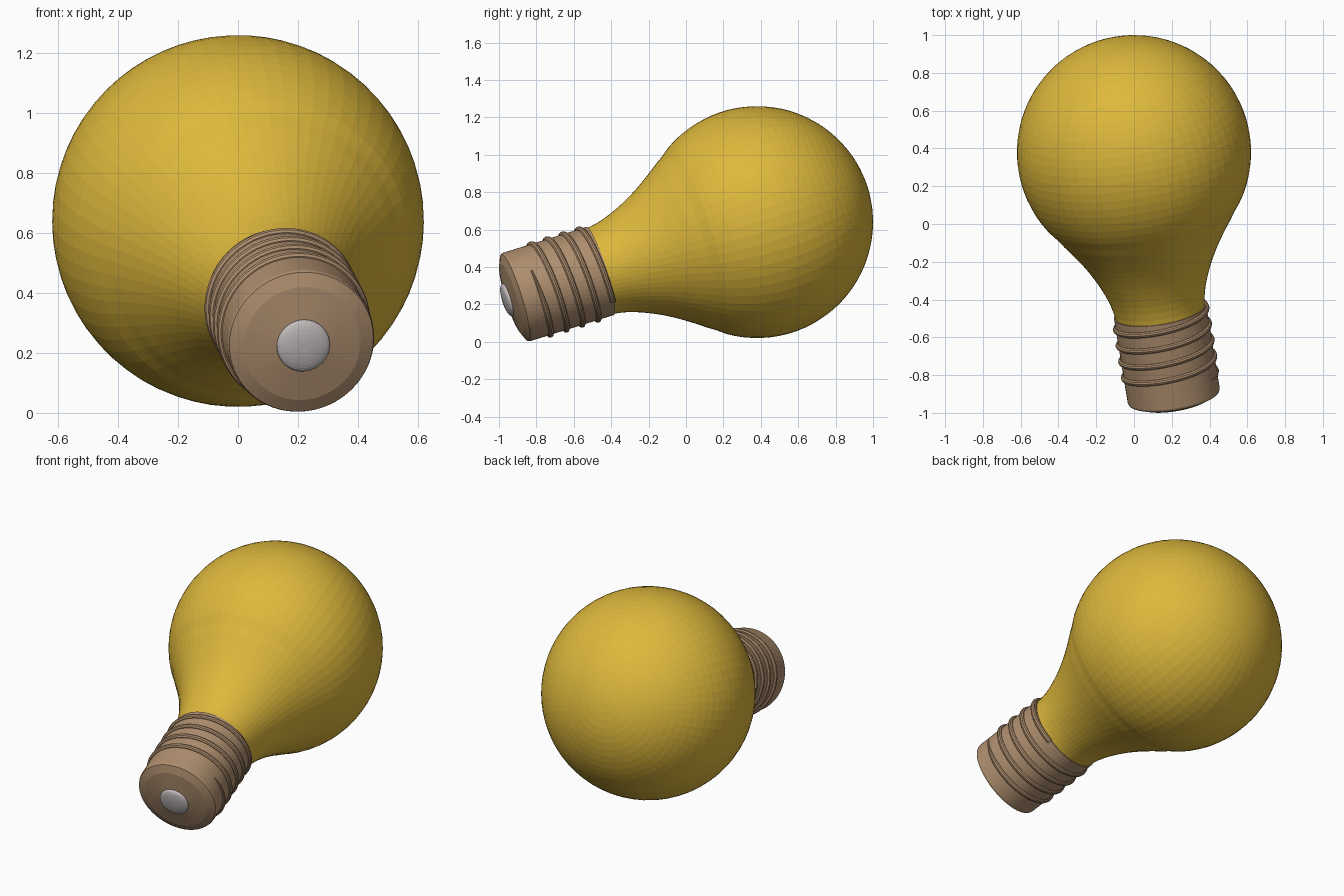
import bpy, bmesh, math
from mathutils import Vector, Matrix

if "Cube" in bpy.data.objects:
    bpy.data.objects.remove(bpy.data.objects["Cube"])

# Bulb axis: local +z runs from the globe centre to the contact tip
CENTRE = Vector((0, 0.38, 0.64))
Z = Vector((0.154, -0.943, -0.2935)).normalized()
Y = Z.cross(Vector((1, 0, 0))).normalized()
X = Y.cross(Z)
FRAME = Matrix.Translation(CENTRE) @ Matrix((X, Y, Z)).transposed().to_4x4()


def material(name, rgb):
    m = bpy.data.materials.new(name)
    m.diffuse_color = (*rgb, 1)
    m.use_nodes = True
    m.node_tree.nodes["Principled BSDF"].inputs["Base Color"].default_value = m.diffuse_color
    return m


YELLOW = material("yellow_glass", (0.73, 0.48, 0.045))
BROWN = material("tan_metal", (0.43, 0.275, 0.16))
GREY = material("pale_grey", (0.56, 0.51, 0.51))


def finish(name, bm, mat, smooth=None):
    bmesh.ops.recalc_face_normals(bm, faces=bm.faces)
    bm.transform(FRAME)
    me = bpy.data.meshes.new(name)
    bm.to_mesh(me)
    bm.free()
    me.materials.append(mat)
    ob = bpy.data.objects.new(name, me)
    bpy.context.collection.objects.link(ob)
    return ob


def grid(bm, rings, closed=True):
    """Skin a list of vertex rings."""
    n = len(rings[0])
    for a, b in zip(rings, rings[1:]):
        for i in range(n):
            j = (i + 1) % n
            bm.faces.new((a[i], a[j], b[j], b[i]))
    bm.faces.new(rings[0])
    bm.faces.new(rings[-1])


def lathe(name, profile, mat, n=64):
    """Revolve (radius, height) points about the axis."""
    bm = bmesh.new()
    rings = [[bm.verts.new((r * math.cos(2 * math.pi * i / n),
                            r * math.sin(2 * math.pi * i / n), t))
              for i in range(n)] for r, t in profile]
    grid(bm, rings)
    return finish(name, bm, mat)


# Glass globe: sphere arc, then an S-curve into the neck
R = 0.62
END = math.acos(-0.33 / R)
arc = [0.01 + (END - 0.01) * i / 28 for i in range(29)]
globe = [(R * math.sin(a), -R * math.cos(a)) for a in arc]
globe += [(0.487, 0.38), (0.458, 0.425), (0.429, 0.465), (0.402, 0.505),
          (0.376, 0.545), (0.352, 0.585), (0.330, 0.625), (0.310, 0.665),
          (0.292, 0.705), (0.276, 0.745), (0.262, 0.785), (0.251, 0.825),
          (0.243, 0.865), (0.238, 0.91)]
lathe("glass_globe", globe, YELLOW)

# Screw base with a shallow conical end
lathe("screw_base", [(0.236, 0.892), (0.247, 0.892), (0.247, 1.362),
                     (0.243, 1.373), (0.197, 1.393), (0.08, 1.412)], BROWN)

# Helical thread ridge
bm = bmesh.new()
TURNS, STEPS, SIDES, PITCH = 4.2, 270, 10, 0.09
rings = []
for k in range(STEPS + 1):
    f = k / STEPS
    a = -math.pi / 4 + 2 * math.pi * TURNS * f
    t = 0.9 + PITCH * TURNS * f
    size = 0.016 * min(1, 0.3 + 20 * (1 - f))
    ring = []
    for s in range(SIDES):
        b = 2 * math.pi * s / SIDES
        r = 0.246 + size * math.cos(b)
        ring.append(bm.verts.new((r * math.cos(a), r * math.sin(a),
                                  t + size * math.sin(b))))
    rings.append(ring)
grid(bm, rings)
finish("screw_thread", bm, BROWN)

# Domed contact tip
dome = [(0.089, 1.40), (0.089, 1.418)]
dome += [(0.089 * math.cos(a), 1.418 + 0.022 * math.sin(a))
         for a in [math.pi / 2 * i / 8 for i in range(1, 8)]]
lathe("contact_tip", dome, GREY, 48)
